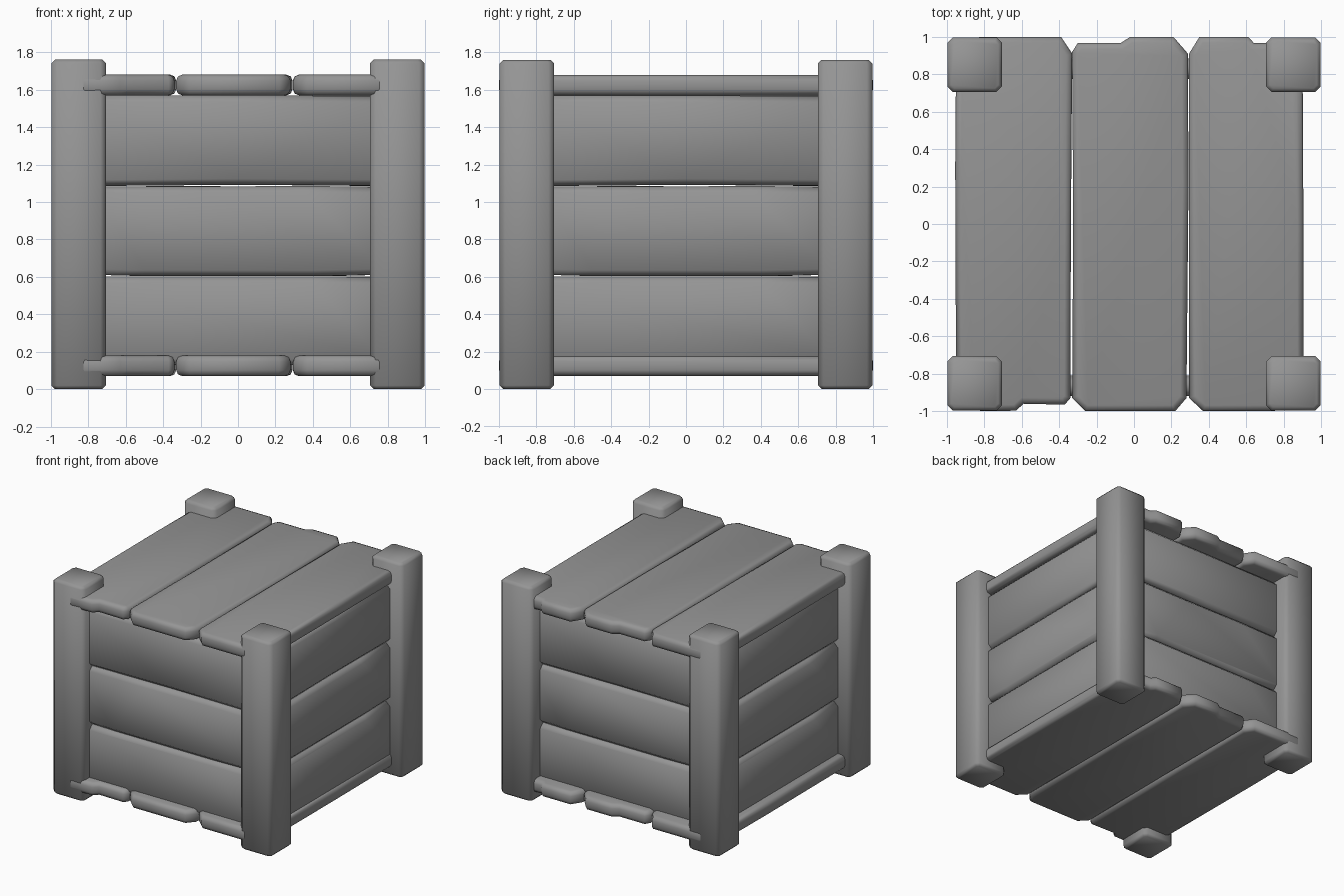
import bpy, bmesh, math
from mathutils import Matrix

if "Cube" in bpy.data.objects:
    bpy.data.objects.remove(bpy.data.objects["Cube"])

grey = bpy.data.materials.new("dark_grey")
grey.diffuse_color = (0.3, 0.3, 0.3, 1)
grey.use_nodes = True
grey.node_tree.nodes["Principled BSDF"].inputs["Base Color"].default_value = grey.diffuse_color


def slab(outline, thick, rim, segs):
    """Mesh: flat outline in xy, thickened evenly about z = 0, with a rounded rim."""
    bm = bmesh.new()
    face = bm.faces.new([bm.verts.new((x, y, -thick / 2)) for x, y in outline])
    top = bmesh.ops.extrude_face_region(bm, geom=[face])["geom"]
    verts = [g for g in top if isinstance(g, bmesh.types.BMVert)]
    bmesh.ops.translate(bm, verts=verts, vec=(0, 0, thick))
    bmesh.ops.recalc_face_normals(bm, faces=bm.faces)
    rims = [e for e in bm.edges if abs(e.verts[0].co.z - e.verts[1].co.z) < 1e-5]
    bmesh.ops.bevel(bm, geom=rims, offset=rim, segments=segs, profile=0.5,
                    affect='EDGES', clamp_overlap=False)
    mesh = bpy.data.meshes.new("slab")
    bm.to_mesh(mesh)
    bm.free()
    mesh.materials.append(grey)
    return mesh


def place(name, mesh, matrix):
    obj = bpy.data.objects.new(name, mesh)
    bpy.context.collection.objects.link(obj)
    obj.matrix_world = matrix
    return obj


# Corner posts: chamfered square section, small chamfer top and bottom
h, c = 0.146, 0.03
octagon = [(-h + c, -h), (h - c, -h), (h, -h + c), (h, h - c),
           (h - c, h), (-h + c, h), (-h, h - c), (-h, -h + c)]
post = slab(octagon, 1.76, 0.02, 1)
for sx, side in ((-1, "left"), (1, "right")):
    for sy, end in ((-1, "front"), (1, "back")):
        place(f"{end}_{side}_post", post,
              Matrix.Translation((sx * 0.851, sy * 0.851, 0.88)))

# Lid and floor boards: three boards with worn, chipped ends
boards = [
    [(-0.95, -0.95), (-0.86, -0.97), (-0.82, -1.0), (-0.63, -0.997), (-0.59, -0.96),
     (-0.37, -0.965), (-0.34, -0.93), (-0.337, 0.0), (-0.33, 0.91), (-0.39, 1.0),
     (-0.82, 1.0), (-0.95, 0.95), (-0.955, 0.3)],
    [(-0.33, -0.93), (-0.26, -1.0), (0.22, -1.0), (0.28, -0.93), (0.291, 0.2),
     (0.288, 0.91), (0.21, 1.0), (-0.02, 1.0), (-0.07, 0.967), (-0.30, 0.967),
     (-0.33, 0.92), (-0.325, 0.0)],
    [(0.295, -0.93), (0.37, -1.0), (0.75, -1.0), (0.80, -0.97), (0.905, -0.95),
     (0.905, 0.0), (0.90, 0.95), (0.84, 0.967), (0.64, 0.967), (0.61, 1.0),
     (0.35, 1.0), (0.294, 0.91), (0.293, 0.0)],
]
for i, outline in enumerate(boards, 1):
    board = slab(outline, 0.11, 0.032, 2)
    place(f"floor_board_{i}", board, Matrix.Translation((0, 0, 0.125)))
    place(f"lid_board_{i}", board, Matrix.Translation((0, 0, 1.625)))

# Wall boards: three per side, edges slightly wavy so thin gaps open between them
walls = [
    [(-0.8, 0.13), (0.8, 0.13), (0.8, 0.598), (0.4, 0.603), (-0.5, 0.603), (-0.8, 0.6)],
    [(-0.8, 0.612), (-0.5, 0.604), (0.4, 0.604), (0.8, 0.612), (0.8, 1.08),
     (0.35, 1.086), (-0.2, 1.082), (-0.8, 1.084)],
    [(-0.8, 1.085), (0.0, 1.092), (0.8, 1.087), (0.8, 1.565), (0.0, 1.57), (-0.8, 1.568)],
]
stand = Matrix.Rotation(math.pi / 2, 4, 'X')
for i, outline in enumerate(walls, 1):
    wall = slab(outline, 0.11, 0.032, 1)
    for k, (side, dist) in enumerate((("front", 0.865), ("right", 0.83),
                                      ("back", 0.83), ("left", 0.83))):
        place(f"{side}_wall_board_{i}", wall,
              Matrix.Rotation(k * math.pi / 2, 4, 'Z')
              @ Matrix.Translation((0, -dist, 0)) @ stand)

# Soft shading over every chamfer
for obj in bpy.context.collection.objects:
    obj.select_set(True)
    bpy.context.view_layer.objects.active = obj
bpy.ops.object.shade_smooth_by_angle(angle=math.radians(60))
